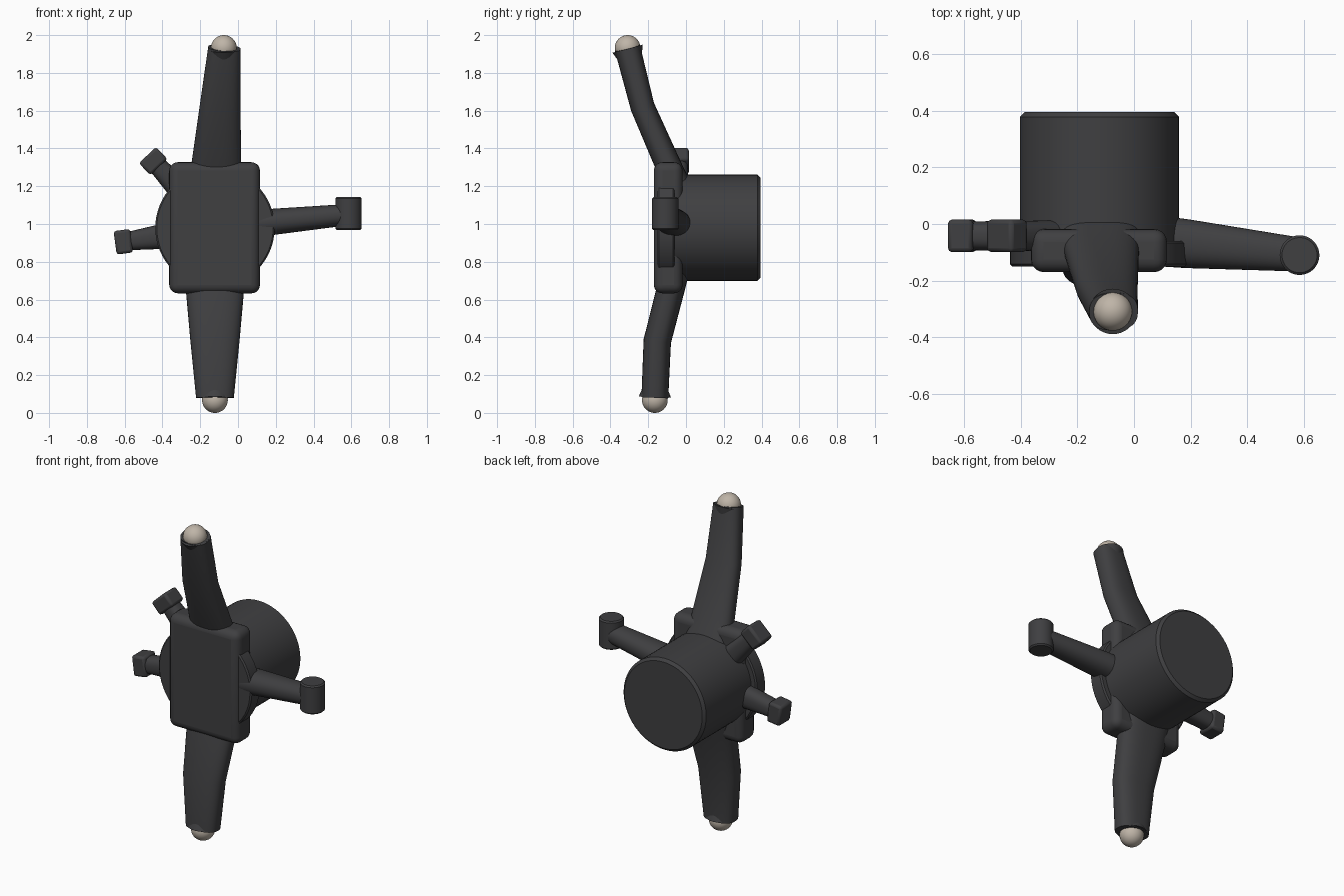
import bpy, bmesh, math
from mathutils import Vector, Matrix

if "Cube" in bpy.data.objects:
    bpy.data.objects.remove(bpy.data.objects["Cube"])


def material(name, rgb):
    m = bpy.data.materials.new(name)
    m.diffuse_color = (*rgb, 1)
    m.use_nodes = True
    m.node_tree.nodes["Principled BSDF"].inputs["Base Color"].default_value = m.diffuse_color
    return m


DARK = material("dark_metal", (0.05, 0.05, 0.053))
TAN = material("ball_metal", (0.52, 0.46, 0.39))


def finish(name, bm, mat=DARK, bevel=0, segments=2):
    bmesh.ops.recalc_face_normals(bm, faces=bm.faces)
    mesh = bpy.data.meshes.new(name)
    bm.to_mesh(mesh)
    bm.free()
    ob = bpy.data.objects.new(name, mesh)
    bpy.context.collection.objects.link(ob)
    mesh.materials.append(mat)
    if bevel:
        mod = ob.modifiers.new("bevel", 'BEVEL')
        mod.width, mod.segments = bevel, segments
        mod.limit_method, mod.angle_limit = 'ANGLE', math.radians(40)
    bpy.ops.object.select_all(action='DESELECT')
    ob.select_set(True)
    bpy.context.view_layer.objects.active = ob
    bpy.ops.object.shade_smooth_by_angle(angle=math.radians(35))
    return ob


def cone(name, a, b, r1, r2, bevel=0, segments=1):
    a, b = Vector(a), Vector(b)
    rot = (b - a).to_track_quat('Z', 'Y').to_matrix().to_4x4()
    bm = bmesh.new()
    bmesh.ops.create_cone(bm, cap_ends=True, segments=64, radius1=r1, radius2=r2,
                          depth=(b - a).length,
                          matrix=Matrix.Translation((a + b) / 2) @ rot)
    return finish(name, bm, DARK, bevel, segments)


def box(name, centre, size, angle=0, bevel=0.01, segments=2):
    bm = bmesh.new()
    bmesh.ops.create_cube(bm, size=1, matrix=Matrix.Translation(centre)
                          @ Matrix.Rotation(angle, 4, 'Y') @ Matrix.Diagonal((*size, 1)))
    return finish(name, bm, DARK, bevel, segments)


def ball(name, centre, r):
    bm = bmesh.new()
    bmesh.ops.create_uvsphere(bm, u_segments=40, v_segments=24, radius=r,
                              matrix=Matrix.Translation(centre))
    return finish(name, bm, TAN)


def arm(name, stations, side, power=2.5, n=40):
    """Loft superellipse sections; stations are (centre, half along side, half across)."""
    pts = [Vector(s[0]) for s in stations]
    bm, rings = bmesh.new(), []
    for i, (c, hu, hv) in enumerate(stations):
        t = (pts[min(i + 1, len(pts) - 1)] - pts[max(i - 1, 0)]).normalized()
        u = Vector(side)
        u = (u - t * u.dot(t)).normalized()
        v = t.cross(u)
        ring = []
        for k in range(n):
            a = math.tau * k / n
            ca, sa = math.cos(a), math.sin(a)
            x = math.copysign(abs(ca) ** (2 / power), ca) * hu
            y = math.copysign(abs(sa) ** (2 / power), sa) * hv
            ring.append(bm.verts.new(pts[i] + u * x + v * y))
        rings.append(ring)
    for r, s in zip(rings, rings[1:]):
        for k in range(n):
            bm.faces.new((r[k], r[(k + 1) % n], s[(k + 1) % n], s[k]))
    bm.faces.new(rings[0])
    bm.faces.new(rings[-1])
    return finish(name, bm)


# Hub: rounded front plate, flange disc and bearing drum
CX, CZ = -0.122, 0.98
box("front_plate", (-0.124, -0.094, CZ), (0.48, 0.152, 0.694), bevel=0.045, segments=5)
cone("flange_disc", (CX, -0.15, CZ), (CX, -0.06, CZ), 0.316, 0.316, 0.008)
cone("bearing_drum", (CX, -0.12, CZ), (CX, 0.395, CZ), 0.281, 0.281, 0.016)

# Upper and lower arms, each with a socket collar and ball
arm("upper_arm", [((-0.118, -0.045, 1.20), 0.142, 0.072),
                  ((-0.116, -0.085, 1.29), 0.134, 0.069),
                  ((-0.095, -0.230, 1.62), 0.108, 0.064),
                  ((-0.072, -0.310, 1.932), 0.086, 0.068)], (1, 0, 0))
cone("upper_socket", (-0.075, -0.283, 1.83), (-0.075, -0.309, 1.928), 0.045, 0.083)
ball("upper_ball", (-0.075, -0.309, 1.932), 0.068)
arm("lower_arm", [((-0.122, -0.045, 0.80), 0.162, 0.074),
                  ((-0.122, -0.080, 0.66), 0.155, 0.074),
                  ((-0.122, -0.152, 0.38), 0.130, 0.073),
                  ((-0.122, -0.165, 0.08), 0.100, 0.071)], (1, 0, 0))
cone("lower_socket", (-0.122, -0.162, 0.18), (-0.122, -0.165, 0.085), 0.045, 0.085)
ball("lower_ball", (-0.122, -0.165, 0.068), 0.068)

# Steering arm with vertical end boss
arm("steering_arm", [((0.02, -0.053, 0.993), 0.092, 0.074),
                     ((0.19, -0.070, 1.012), 0.086, 0.069),
                     ((0.585, -0.108, 1.05), 0.060, 0.056)], (0, 1, 0), 2.2)
cone("steering_boss", (0.585, -0.110, 0.967), (0.585, -0.110, 1.142), 0.07, 0.07, 0.008)

# Two brake mounting lugs on the left
for name, root, tip, r1 in (("upper_lug", (-0.29, 1.165), (-0.449, 1.333), 0.066),
                            ("lower_lug", (-0.32, 0.945), (-0.607, 0.906), 0.074)):
    dx, dz = tip[0] - root[0], tip[1] - root[1]
    arm(name + "_stem", [((root[0], -0.042, root[1]), 0.056, r1),
                         ((tip[0], -0.042, tip[1]), 0.05, 0.046)], (0, 1, 0), 2.5)
    box(name + "_pad", (tip[0], -0.042, tip[1]), (0.088, 0.115, 0.125),
        -math.atan2(dz, dx), 0.014, 2)
